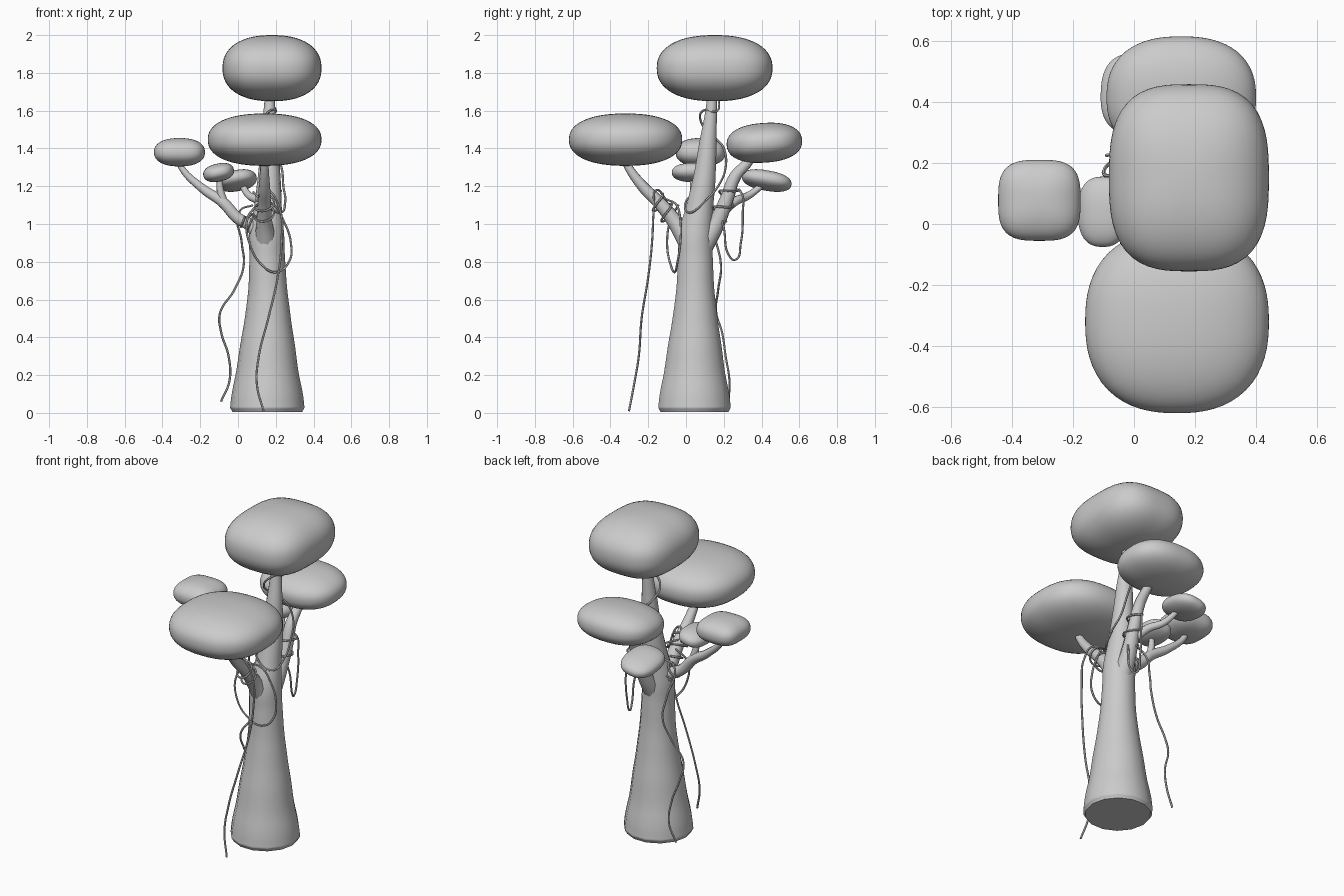
import bpy, bmesh, math
from mathutils import Vector, Euler


def tube(name, pts, sides=16, res=6):
    """Smooth swept tube through (x, y, z, radius) points."""
    cu = bpy.data.curves.new(name, 'CURVE')
    cu.dimensions = '3D'
    cu.bevel_depth = 1.0
    cu.bevel_resolution = max(0, sides // 4 - 1)
    cu.resolution_u = res
    cu.use_fill_caps = True
    sp = cu.splines.new('BEZIER')
    sp.radius_interpolation = 'CARDINAL'
    sp.bezier_points.add(len(pts) - 1)
    for bp, (x, y, z, r) in zip(sp.bezier_points, pts):
        bp.co = (x, y, z)
        bp.radius = r
        bp.handle_left_type = bp.handle_right_type = 'AUTO'
    ob = bpy.data.objects.new(name, cu)
    bpy.context.collection.objects.link(ob)
    bpy.ops.object.select_all(action='DESELECT')
    bpy.context.view_layer.objects.active = ob
    ob.select_set(True)
    bpy.ops.object.convert(target='MESH')
    bpy.ops.object.shade_smooth_by_angle(angle=math.radians(50))
    return bpy.context.object


def vine(name, pts, r=0.006):
    return tube(name, [(*p, r) for p in pts], 8, 8)


def canopy(name, lo, hi, p=2.6, tilt=(0, 0, 0), flat=0.0):
    """Squarish cushion filling the box lo..hi; flat > 0 flattens the underside."""
    c = (Vector(lo) + Vector(hi)) / 2
    h = (Vector(hi) - Vector(lo)) / 2
    rot = Euler([math.radians(a) for a in tilt]).to_matrix()
    bm = bmesh.new()
    bmesh.ops.create_cube(bm, size=2)
    bmesh.ops.subdivide_edges(bm, edges=bm.edges[:], cuts=15, use_grid_fill=True)
    q = 2.3
    for v in bm.verts:
        d = Vector([math.tan(a * math.pi / 4) for a in v.co])
        side = (abs(d.x) ** p + abs(d.y) ** p) ** (q / p)
        d /= (side + abs(d.z) ** q) ** (1 / q)
        rim = 1 - flat * d.z * abs(d.z)
        w = Vector((d.x * h.x, d.y * h.y, d.z * h.z))
        if d.z < 0:
            w.x *= 1 + flat * d.z * d.z * 0.5
            w.y *= 1 + flat * d.z * d.z * 0.5
        v.co = c + rot @ w
    me = bpy.data.meshes.new(name)
    bm.to_mesh(me)
    bm.free()
    me.shade_smooth()
    ob = bpy.data.objects.new(name, me)
    bpy.context.collection.objects.link(ob)
    return ob


# Trunk with flared base and leaning upper stem
tube("trunk", [(.155, .045, .005, .185), (.155, .045, .035, .196), (.155, .045, .2, .168),
               (.157, .047, .4, .138), (.158, .049, .6, .109), (.155, .05, .8, .095),
               (.152, .052, .95, .092), (.158, .07, 1.07, .075), (.165, .098, 1.25, .06),
               (.167, .118, 1.45, .045), (.167, .135, 1.62, .03), (.17, .14, 1.75, .025)], 24)

# Branches
tube("front_branch", [(.15, .03, .88, .06), (.14, -.05, 1.0, .044), (.14, -.13, 1.1, .036),
                      (.14, -.23, 1.2, .03), (.14, -.31, 1.31, .022), (.14, -.34, 1.38, .02)])
tube("back_branch", [(.16, .09, .88, .055), (.17, .16, 1.0, .045), (.18, .215, 1.13, .037),
                     (.18, .26, 1.25, .032), (.18, .33, 1.33, .026), (.17, .37, 1.4, .022)])
tube("back_twig", [(.17, .19, 1.06, .025), (.12, .26, 1.12, .024), (.06, .33, 1.15, .02),
                   (.02, .41, 1.21, .016)])
tube("left_branch", [(.14, .05, .9, .05), (.07, .045, .99, .036), (0, .04, 1.03, .032),
                     (-.08, .045, 1.115, .03), (-.19, .065, 1.19, .024),
                     (-.3, .08, 1.3, .017), (-.32, .08, 1.36, .014)])
tube("left_twig", [(-.07, .045, 1.1, .024), (-.092, .04, 1.17, .02), (-.1, .035, 1.26, .014)])

# Foliage cushions
canopy("top_canopy", (-.082, -.155, 1.65), (.442, .458, 2.0), 2.9)
canopy("front_canopy", (-.16, -.62, 1.308), (.442, -.02, 1.585), 2.4)
canopy("back_canopy", (-.09, .215, 1.325), (.4, .615, 1.535), 2.4, (4, 0, 0))
canopy("left_canopy", (-.445, -.055, 1.305), (-.175, .21, 1.455), 3.2)
canopy("left_small_canopy", (-.185, -.075, 1.225), (-.02, .155, 1.32), 2.5, (0, -12, 0))
canopy("back_small_canopy", (-.11, .295, 1.18), (.1, .56, 1.28), 2.5, (-10, -10, 0))

# Long hanging vines
vine("front_hanging_vine", [(.1, -.1, 1.12), (.15, -.155, 1.18), (.22, -.17, 1.08), (.23, -.18, .9),
                            (.21, -.2, .72), (.16, -.235, .5), (.11, -.25, .3), (.1, -.275, .15),
                            (.135, -.302, .01)])
vine("left_hanging_vine", [(.08, .1, 1.1), (.01, .1, 1.07), (.02, .16, .9), (.03, .185, .78),
                           (-.02, .17, .65), (-.095, .16, .53), (-.09, .19, .43),
                           (-.05, .21, .3), (-.045, .23, .17), (-.09, .225, .06)])

# Drooping vine loops
vine("front_vine_loop", [(.1, -.04, 1.1), (.05, -.08, 1.03), (.06, -.1, .9), (.13, -.08, .78),
                         (.2, -.06, .745), (.27, -.045, .8), (.28, -.03, .9), (.24, -.03, 1.02),
                         (.19, -.05, 1.1), (.12, -.1, 1.13)])
vine("back_vine_loop", [(.18, .17, 1.1), (.21, .2, .98), (.21, .23, .83), (.2, .26, .81),
                        (.2, .29, .9), (.2, .3, 1.05), (.19, .29, 1.17), (.16, .24, 1.19)])

# Vines coiled around stem and branches
vine("stem_vine", [(.17, .175, 1.65), (.2, .165, 1.6), (.17, .09, 1.6), (.12, .08, 1.54),
                   (.13, .15, 1.46), (.19, .2, 1.4), (.23, .21, 1.3), (.24, .17, 1.2),
                   (.25, .1, 1.12), (.22, .02, 1.06), (.13, .0, 1.12), (.08, .06, 1.17)])


def coil(name, a, b, r, turns):
    """Vine wound around the line from a to b."""
    a, b = Vector(a), Vector(b)
    u = (b - a).cross(Vector((1, .2, 0))).normalized()
    w = (b - a).cross(u).normalized()
    n = int(turns * 6)
    pts = [a.lerp(b, i / n) + r * (u * math.cos(i * math.pi / 3) + w * math.sin(i * math.pi / 3))
           for i in range(n + 1)]
    vine(name, pts)


coil("front_branch_coil", (.14, -.07, 1.02), (.14, -.16, 1.13), .05, 2)
coil("back_branch_coil", (.175, .17, 1.03), (.18, .24, 1.2), .048, 2)
coil("left_branch_coil", (.08, .045, 1.0), (.03, .042, 1.03), .045, 1.5)
